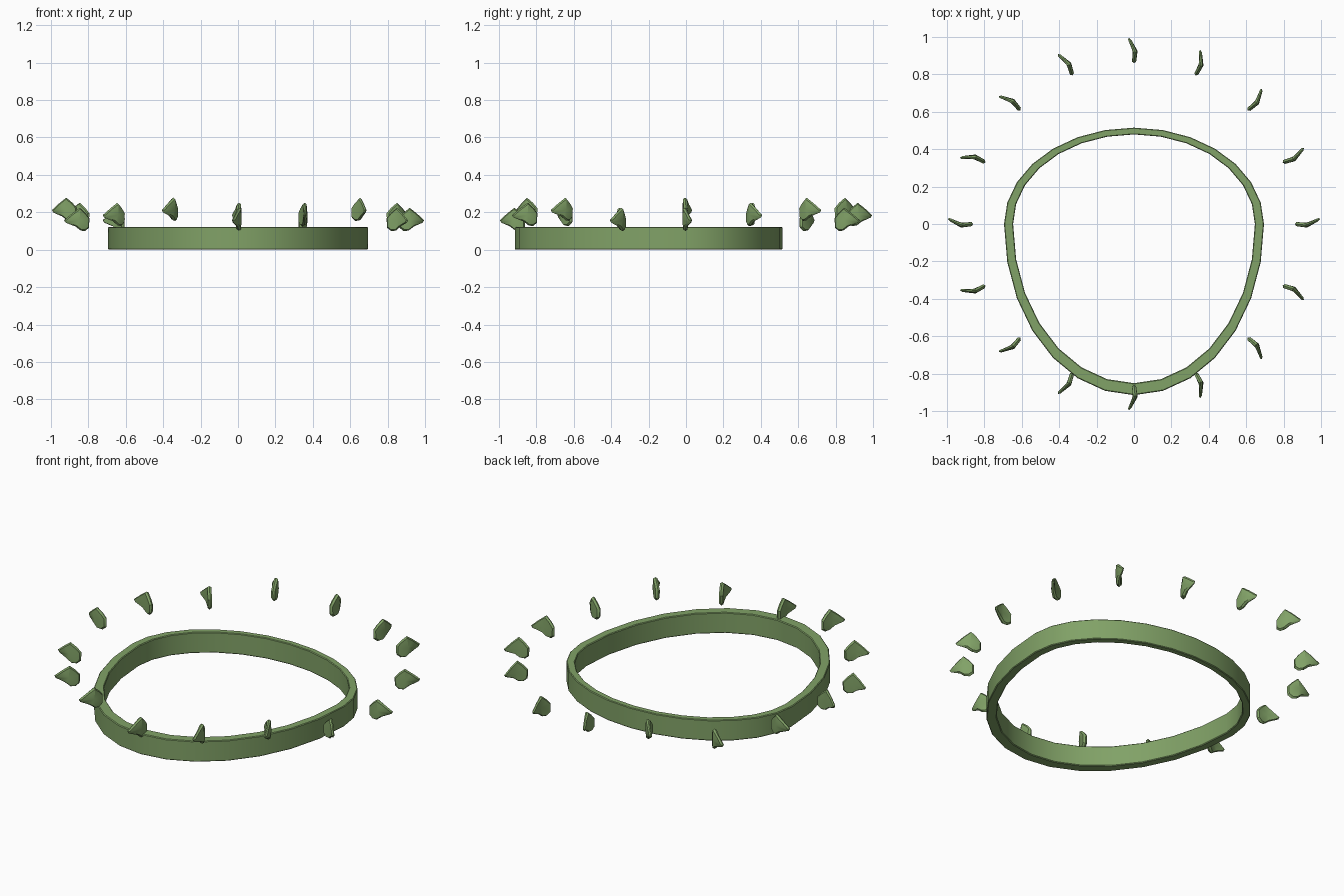
import bpy, bmesh, math
from mathutils import Vector

if "Cube" in bpy.data.objects:
    bpy.data.objects.remove(bpy.data.objects["Cube"])

green = bpy.data.materials.new("leaf green")
green.diffuse_color = (0.22, 0.36, 0.135, 1)
green.use_nodes = True
green.node_tree.nodes["Principled BSDF"].inputs["Base Color"].default_value = green.diffuse_color


def finish(name, bm, bevel=0.0):
    bmesh.ops.recalc_face_normals(bm, faces=bm.faces)
    mesh = bpy.data.meshes.new(name)
    bm.to_mesh(mesh)
    bm.free()
    mesh.materials.append(green)
    ob = bpy.data.objects.new(name, mesh)
    bpy.context.collection.objects.link(ob)
    if bevel:
        mod = ob.modifiers.new("rim bevel", 'BEVEL')
        mod.width = bevel
        mod.segments = 1
        mod.limit_method = 'ANGLE'
        mod.angle_limit = math.radians(50)
    bpy.ops.object.select_all(action='DESELECT')
    ob.select_set(True)
    bpy.context.view_layer.objects.active = ob
    bpy.ops.object.shade_smooth_by_angle(angle=math.radians(35))
    return ob


# Egg-shaped band: two half ellipses sharing one width
def egg_point(angle, scale, z):
    x, y = math.sin(angle), math.cos(angle)
    return (0.695 * x * scale, (0.515 if y > 0 else 0.915) * y * scale, z)


SEGMENTS = 28
bm = bmesh.new()
rows = []
for i in range(SEGMENTS):
    a = 2 * math.pi * i / SEGMENTS
    rows.append([bm.verts.new(egg_point(a, s, z))
                 for s, z in ((1, 0), (1, 0.122), (0.93, 0.122), (0.93, 0))])
for i in range(SEGMENTS):
    p, q = rows[i], rows[(i + 1) % SEGMENTS]
    for j in range(4):
        k = (j + 1) % 4
        bm.faces.new((p[j], q[j], q[k], p[k]))
finish("egg_band", bm, 0.004)

# Leaf outline as (distance from centre, height), bent sideways past the kink
OUTLINE = [(0.862, 0.118), (0.86, 0.168), (0.885, 0.197), (0.918, 0.224),
           (0.955, 0.195), (0.995, 0.158), (0.988, 0.145), (0.94, 0.124),
           (0.912, 0.102), (0.885, 0.100)]
CENTRE = (0.925, 0.16)
HALF_THICK = 0.011


def bend(r):
    return -0.006 * (r - 0.86) / 0.065 if r < 0.925 else -0.006 + 0.034 * (r - 0.925) / 0.07


def leaf(index):
    angle = 2 * math.pi * index / 16
    side = 1 if index < 8 else -1          # second half is mirrored
    lift = 0.027 * (index % 3)             # heights repeat in threes
    radial = Vector((math.cos(angle), math.sin(angle), 0))
    tangent = Vector((-radial.y, radial.x, 0)) * side
    bm = bmesh.new()

    def vert(r, z, off):
        return bm.verts.new(radial * r + tangent * (bend(r) + off) + Vector((0, 0, z + lift)))

    edge = [vert(r, z, 0) for r, z in OUTLINE]
    n = len(edge)
    for sign in (-1, 1):
        cap = [vert(CENTRE[0] + (r - CENTRE[0]) * 0.88, CENTRE[1] + (z - CENTRE[1]) * 0.88,
                    sign * HALF_THICK * (0.75 if r > 0.95 else 1)) for r, z in OUTLINE]
        mid = vert(*CENTRE, sign * HALF_THICK * 1.2)
        for i in range(n):
            j = (i + 1) % n
            bm.faces.new((edge[i], edge[j], cap[j], cap[i]))
            bm.faces.new((cap[i], cap[j], mid))
    finish(f"leaf_{index + 1}", bm)


for i in range(16):
    leaf(i)
